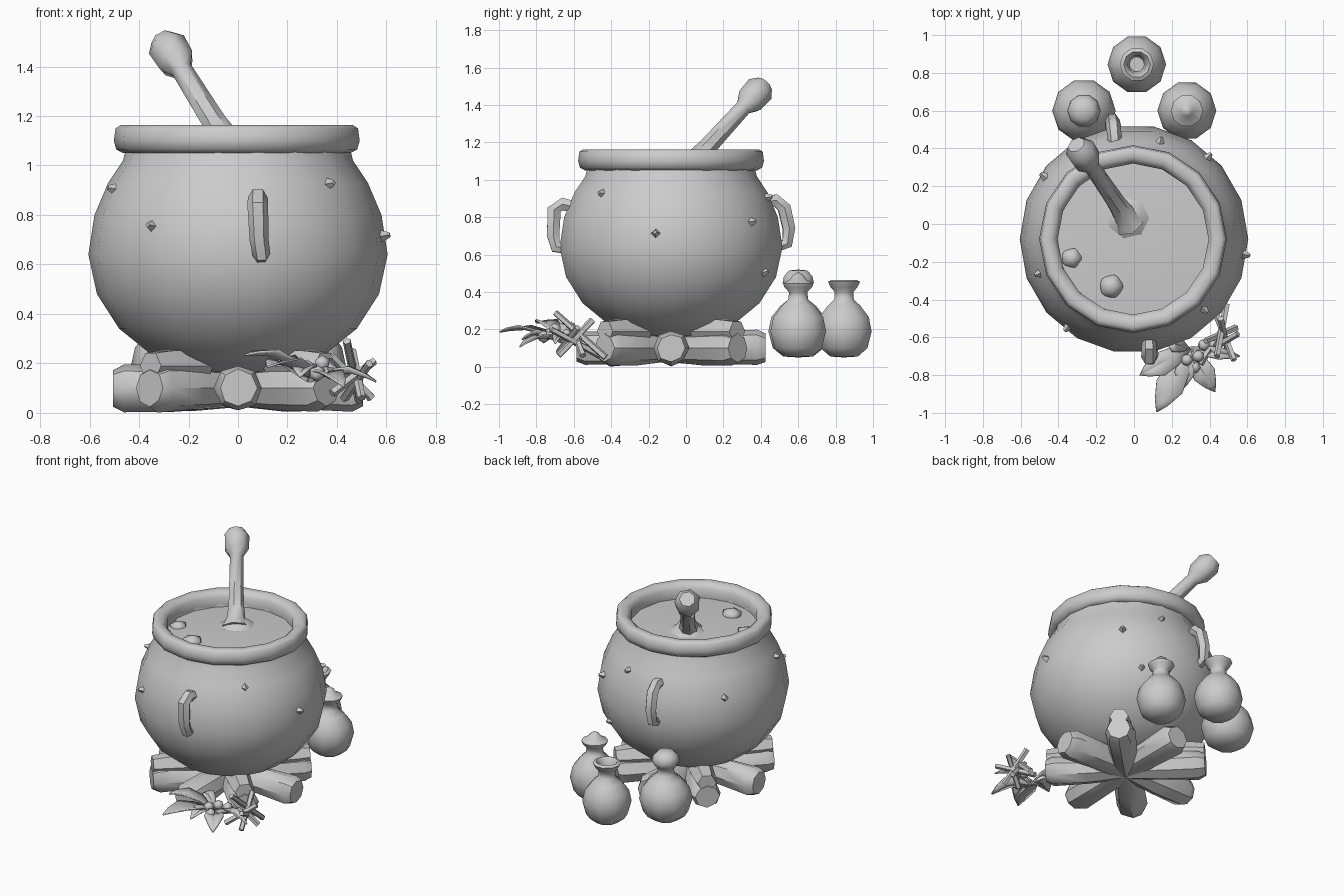
import bpy, bmesh, math, random
from mathutils import Vector, Matrix

if "Cube" in bpy.data.objects:
    bpy.data.objects.remove(bpy.data.objects["Cube"])

random.seed(4)
POT_Y = -0.08


def finish(bm, name, angle=50):
    bmesh.ops.recalc_face_normals(bm, faces=bm.faces)
    me = bpy.data.meshes.new(name)
    bm.to_mesh(me)
    bm.free()
    me.shade_smooth()
    me.set_sharp_from_angle(angle=math.radians(angle))
    ob = bpy.data.objects.new(name, me)
    bpy.context.collection.objects.link(ob)
    return ob


def sweep(name, path, radii, sides=7, angle=50, jitter=0.0):
    """Capped tube through the path points, one radius per point."""
    bm = bmesh.new()
    pts = [Vector(p) for p in path]
    side = None
    rings = []
    for i, p in enumerate(pts):
        t = (pts[min(i + 1, len(pts) - 1)] - pts[max(i - 1, 0)]).normalized()
        if side is None:
            side = t.cross(Vector((0, 0, 1)))
            if side.length < 0.01:
                side = Vector((1, 0, 0))
        side = (side - t * side.dot(t)).normalized()
        up = t.cross(side)
        ring = []
        for k in range(sides):
            a = 2 * math.pi * k / sides
            r = radii[i] * (1 + random.uniform(-jitter, jitter))
            ring.append(bm.verts.new(p + (side * math.cos(a) + up * math.sin(a)) * r))
        rings.append(ring)
    for a, b in zip(rings, rings[1:]):
        for k in range(sides):
            j = (k + 1) % sides
            bm.faces.new((a[k], a[j], b[j], b[k]))
    bm.faces.new(rings[0])
    bm.faces.new(rings[-1])
    return finish(bm, name, angle)


def lathe(name, profile, centre, sides, angle=50, closed=False):
    """Revolve (radius, z) points about a vertical axis."""
    bm = bmesh.new()
    rings = []
    for r, z in profile:
        if r == 0:
            rings.append([bm.verts.new((centre[0], centre[1], z))] * sides)
            continue
        rings.append([bm.verts.new((centre[0] + r * math.cos(2 * math.pi * k / sides),
                                    centre[1] + r * math.sin(2 * math.pi * k / sides), z))
                      for k in range(sides)])
    pairs = list(zip(rings, rings[1:])) + ([(rings[-1], rings[0])] if closed else [])
    for a, b in pairs:
        for k in range(sides):
            j = (k + 1) % sides
            quad = list(dict.fromkeys((a[k], a[j], b[j], b[k])))
            bm.faces.new(quad)
    return finish(bm, name, angle)


def blob(name, centre, radius, squash=1.0):
    bm = bmesh.new()
    bmesh.ops.create_icosphere(bm, subdivisions=1, radius=radius,
                               matrix=Matrix.Translation(centre) @ Matrix.Diagonal((1, 1, squash, 1)))
    return finish(bm, name, 60)


# Cauldron body, thick rim and brew
body = [(0, 0.15), (0.2, 0.165), (0.35, 0.235), (0.48, 0.34), (0.57, 0.48), (0.605, 0.64),
        (0.58, 0.80), (0.525, 0.93), (0.465, 1.02), (0.45, 1.08), (0.41, 1.08), (0.40, 1.03)]
lathe("cauldron_body", body, (0, POT_Y), 18)
rim = [(0.46, 1.05), (0.487, 1.065), (0.497, 1.10), (0.49, 1.15), (0.47, 1.163),
       (0.43, 1.16), (0.40, 1.13), (0.405, 1.06)]
lathe("cauldron_rim", rim, (-0.005, POT_Y), 16, closed=True)
lathe("brew", [(0, 1.075), (0.25, 1.07), (0.42, 1.06)], (0, POT_Y), 16)
blob("brew_bubble_large", (-0.12, -0.33, 1.07), 0.07, 0.6)
blob("brew_bubble_small", (-0.33, -0.18, 1.06), 0.06, 0.6)

# Stirring spoon with its knob end and the swirl round its foot
a, b = Vector((-0.025, 0.01, 1.06)), Vector((-0.305, 0.42, 1.51))
sweep("stirring_stick", [a.lerp(b, t) for t in (0, 0.1, 0.25, 0.72, 0.80, 0.93, 1)],
      [0.09, 0.06, 0.05, 0.044, 0.078, 0.082, 0.05], 7)
lathe("brew_swirl", [(0, 1.13), (0.06, 1.11), (0.12, 1.065)], (-0.03, 0.03), 7)

# Front and back handles
sweep("front_handle", [(0.08, -0.58, 0.85), (0.08, -0.66, 0.87), (0.08, -0.705, 0.84),
                       (0.085, -0.71, 0.70), (0.095, -0.695, 0.64), (0.09, -0.63, 0.63)],
      [0.035, 0.04, 0.042, 0.038, 0.036, 0.03], 6)
sweep("back_handle", [(-0.10, 0.40, 0.88), (-0.105, 0.48, 0.89), (-0.11, 0.525, 0.85),
                      (-0.115, 0.55, 0.74), (-0.12, 0.54, 0.66), (-0.12, 0.48, 0.64)],
      [0.033, 0.038, 0.04, 0.038, 0.034, 0.03], 6)


# Small pointed studs on the body: angle in degrees, height, body radius there
for deg, z, r in ((-8, 0.71, 0.59), (-45, 0.92, 0.52), (-127, 0.75, 0.58), (48, 0.77, 0.58),
                  (75, 0.90, 0.53), (145, 0.80, 0.575), (60, 0.50, 0.57), (200, 0.90, 0.53)):
    c, s = math.cos(math.radians(deg)), math.sin(math.radians(deg))
    sweep("body_stud", [(c * (r - 0.03), POT_Y + s * (r - 0.03), z),
                        (c * (r + 0.03), POT_Y + s * (r + 0.03), z + 0.01)], [0.035, 0.01], 4)

# Eight fire logs meeting under the pot, with short upper logs on the diagonals
for i in range(8):
    ang = i * math.pi / 4
    d = Vector((math.cos(ang), math.sin(ang), 0))
    o = Vector((0, POT_Y, 0.1))
    sweep("fire_log", [o + d * 0.01, o + d * 0.25, o + d * 0.46, o + d * 0.505],
          [0.075, 0.09, 0.095, 0.075], 8, 40, 0.06)
    if i % 2:
        up = Vector((0, 0, 0.09))
        sweep("upper_log", [o + d * 0.22 + up, o + d * 0.42 + up, o + d * 0.50 + up],
              [0.08, 0.07, 0.06], 6)

# Three potion bottles: two stoppered, one open
def bottle(name, x, y, r, lip, top):
    prof = [(0, 0.05), (r * 0.5, 0.055), (r * 0.85, 0.10), (r, 0.19), (r * 0.9, 0.265),
            (r * 0.6, 0.325), (0.055, 0.36), (0.052, 0.40)]
    return lathe(name, prof + [(lip, 0.425)] + top, (x, y), 10)


bottle("round_stopper_bottle", -0.265, 0.60, 0.168, 0.075,
       [(0.088, 0.45), (0.08, 0.485), (0.05, 0.515), (0, 0.52)])
bottle("pointed_stopper_bottle", 0.28, 0.60, 0.156, 0.078,
       [(0.085, 0.445), (0.05, 0.465), (0.03, 0.49), (0, 0.51)])
bottle("open_bottle", 0.015, 0.845, 0.155, 0.075,
       [(0.09, 0.455), (0.07, 0.465), (0.05, 0.44), (0.04, 0.36), (0, 0.36)])


# Leaves fanned on the ground beside the logs
def leaf(base, tip, width):
    base, tip = Vector(base), Vector(tip)
    d = tip - base
    side = d.cross(Vector((0, 0, 1))).normalized()
    bm = bmesh.new()
    rows = []
    for t, w in ((0, 0.2), (0.3, 0.8), (0.6, 1.0), (0.85, 0.5), (1, 0.03)):
        m = base + d * t + Vector((0, 0, 0.04 * math.sin(math.pi * t)))
        rows.append([bm.verts.new(m + side * width * w * k + Vector((0, 0, 0.02 * abs(k) * w)))
                     for k in (-1, 0, 1)])
    for p, q in zip(rows, rows[1:]):
        for k in range(2):
            bm.faces.new((p[k], p[k + 1], q[k + 1], q[k]))
    ob = finish(bm, "leaf", 30)
    ob.modifiers.new("thickness", "SOLIDIFY").thickness = 0.008


for tip, w in (((0.12, -0.995, 0.19), 0.075), ((0.03, -0.80, 0.23), 0.065),
               ((0.25, -0.88, 0.15), 0.05), ((0.43, -0.89, 0.11), 0.06),
               ((0.56, -0.70, 0.13), 0.03), ((0.17, -0.62, 0.21), 0.04)):
    leaf((0.29, -0.66, 0.13), tip, w)

# Berries at the heart of the leaves
for x, y, z in ((0.28, -0.72, 0.18), (0.34, -0.70, 0.20), (0.32, -0.76, 0.16), (0.37, -0.64, 0.17)):
    blob("berry", (x, y, z), 0.035)

# Crossed twigs
for p, q in (((0.49, -0.43, 0.05), (0.44, -0.70, 0.29)), ((0.43, -0.46, 0.06), (0.53, -0.72, 0.20)),
             ((0.54, -0.55, 0.06), (0.38, -0.62, 0.23)), ((0.46, -0.50, 0.25), (0.50, -0.68, 0.06)),
             ((0.38, -0.68, 0.08), (0.55, -0.58, 0.21)), ((0.35, -0.74, 0.17), (0.47, -0.55, 0.15))):
    sweep("twig", [p, q], [0.019, 0.017], 5)
